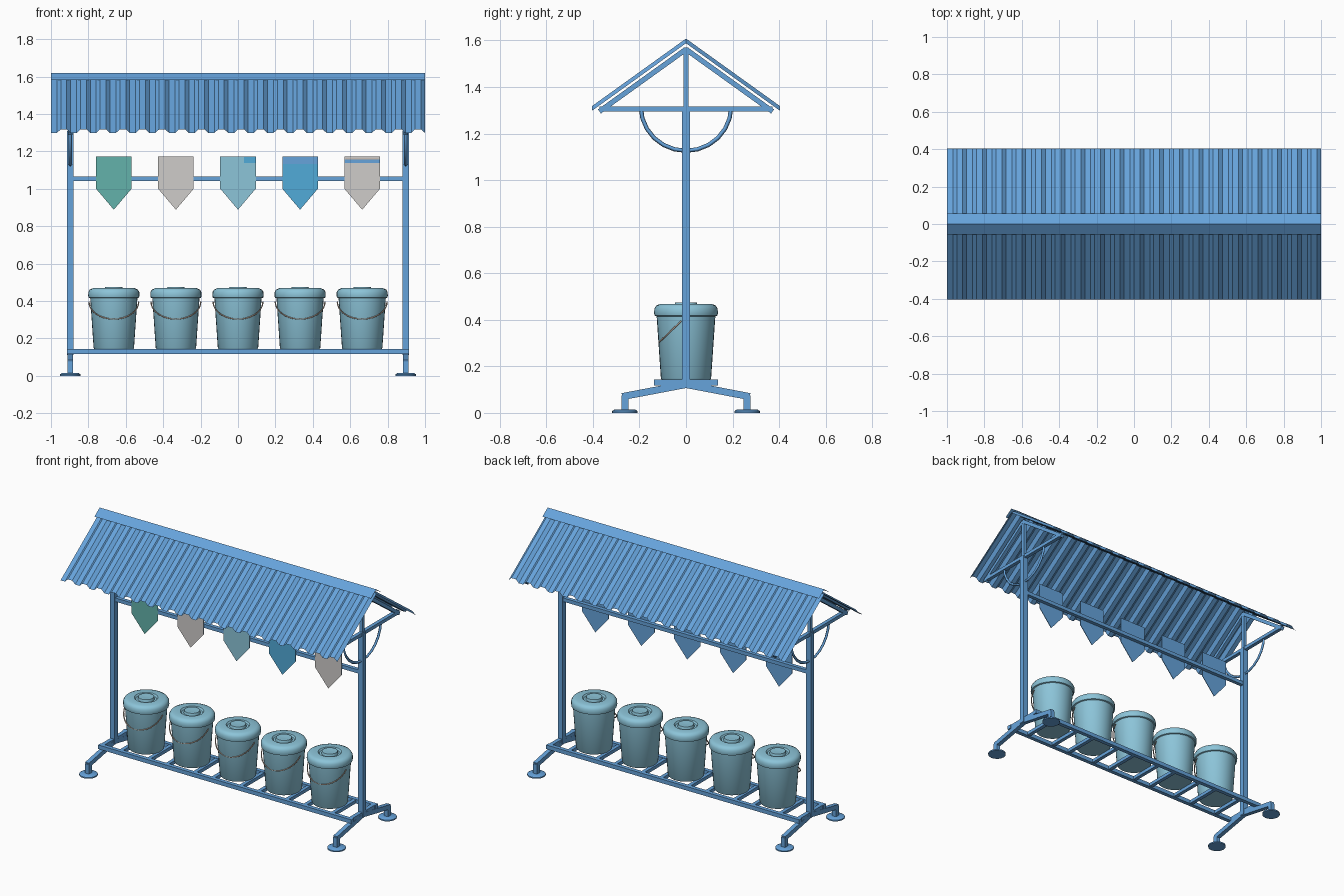
import bpy, bmesh, math
from mathutils import Vector, Matrix

if "Cube" in bpy.data.objects:
    bpy.data.objects.remove(bpy.data.objects["Cube"], do_unlink=True)


def material(name, *srgb):
    lin = [((c + 0.055) / 1.055) ** 2.4 for c in srgb] + [1]
    m = bpy.data.materials.new(name)
    m.use_nodes = True
    m.diffuse_color = lin
    m.node_tree.nodes["Principled BSDF"].inputs["Base Color"].default_value = lin
    return m


BLUE = material("frame blue", 0.40, 0.64, 0.86)
PALE = material("pale blue", 0.55, 0.77, 0.85)
TEAL = material("teal", 0.39, 0.70, 0.67)
GREY = material("light grey", 0.81, 0.80, 0.79)
CYAN = material("bright blue", 0.32, 0.67, 0.85)
TAN = material("handle tan", 0.78, 0.70, 0.64)


def finish(name, bm, *mats, smooth=False, fix=True):
    if fix:
        bmesh.ops.recalc_face_normals(bm, faces=bm.faces)
    me = bpy.data.meshes.new(name)
    bm.to_mesh(me)
    bm.free()
    for m in mats:
        me.materials.append(m)
    ob = bpy.data.objects.new(name, me)
    bpy.context.collection.objects.link(ob)
    if smooth:
        bpy.ops.object.select_all(action='DESELECT')
        ob.select_set(True)
        bpy.context.view_layer.objects.active = ob
        bpy.ops.object.shade_smooth_by_angle(angle=math.radians(35))
    return ob


def bar(name, a, b, w, h, mat=BLUE):
    """Square tube from a to b: w across, h in the remaining direction."""
    a, b = Vector(a), Vector(b)
    d = (b - a).normalized()
    side = Vector((0, 1, 0)) if abs(d.x) > 0.9 else Vector((1, 0, 0))
    up = d.cross(side)
    rot = Matrix((side, up, d)).transposed().to_4x4()
    bm = bmesh.new()
    bmesh.ops.create_cube(bm, size=1, matrix=Matrix.Translation((a + b) / 2) @ rot
                          @ Matrix.Diagonal((w, h, (b - a).length, 1)))
    return finish(name, bm, mat)


def lathe(name, profile, loc, mat, steps=32):
    bm = bmesh.new()
    vs = [bm.verts.new((r, 0, z)) for r, z in profile]
    es = [bm.edges.new(p) for p in zip(vs, vs[1:])]
    bmesh.ops.spin(bm, geom=vs + es, cent=(0, 0, 0), axis=(0, 0, 1),
                   angle=math.tau, steps=steps)
    bmesh.ops.remove_doubles(bm, verts=bm.verts, dist=1e-5)
    ob = finish(name, bm, mat, smooth=True)
    ob.location = loc
    return ob


def tube(name, points, radius, mat, sides=0):
    cu = bpy.data.curves.new(name, 'CURVE')
    cu.dimensions = '3D'
    cu.bevel_depth = radius
    cu.bevel_resolution = sides
    sp = cu.splines.new('POLY')
    sp.points.add(len(points) - 1)
    for p, co in zip(sp.points, points):
        p.co = (*co, 1)
    cu.materials.append(mat)
    ob = bpy.data.objects.new(name, cu)
    bpy.context.collection.objects.link(ob)
    return ob


# Corrugated roof slopes and folded ridge cap
APEX, SLOPE, WAVES = 1.608, 0.718, 19
wave = [(0, 1), (0.3, 1), (0.5, 0), (0.8, 0)]
strip = [((i + f) / WAVES * 2 - 1, d) for i in range(WAVES) for f, d in wave] + [(1, 1)]
for s, label in ((-1, "front"), (1, "back")):
    bm = bmesh.new()
    rows = []
    for x, deep in strip:
        drop = deep * 0.02
        rows.append([bm.verts.new((x, s * y, APEX - SLOPE * y - drop)) for y in (0, 0.404)])
    for p, q in zip(rows, rows[1:]):
        f = bm.faces.new((p[0], p[1], q[1], q[0]))
        f.normal_update()
        if f.normal.z < 0:
            f.normal_flip()
    finish("roof_sheet_" + label, bm, BLUE, fix=False)

bm = bmesh.new()
rows = [[bm.verts.new((x, y, 1.619 - 0.70 * abs(y))) for y in (-0.055, 0, 0.055)]
        for x in (-1, 1)]
for k in range(2):
    bm.faces.new((rows[0][k], rows[1][k], rows[1][k + 1], rows[0][k + 1]))
finish("ridge_cap", bm, BLUE, fix=False)

# End frames: post, truss, half ring, splayed legs and feet
for sx, label in ((-1, "right"), (1, "left")):
    x = sx * 0.897
    bar("post_" + label, (x, 0, 0.11), (x, 0, 1.31), 0.034, 0.034)
    bar("king_post_" + label, (x, 0, 1.31), (x, 0, 1.57), 0.022, 0.022)
    bar("tie_beam_" + label, (x, -0.372, 1.306), (x, 0.372, 1.306), 0.024, 0.022)
    arc = [math.pi * k / 12 for k in range(13)]
    tube("half_ring_" + label, [(x, 0.194 * math.cos(a), 1.315 - 0.189 * math.sin(a))
                                for a in arc], 0.009, BLUE)
    for sy, end in ((-1, "front"), (1, "back")):
        tag = label + "_" + end
        bar("rafter_" + tag, (x, 0, 1.562), (x, sy * 0.372, 1.295), 0.024, 0.022)
        bar("leg_" + tag, (x, 0, 0.122), (x, sy * 0.274, 0.07), 0.028, 0.03)
        bar("leg_drop_" + tag, (x, sy * 0.263, 0.008), (x, sy * 0.263, 0.075), 0.028, 0.03)
        lathe("foot_" + tag, [(0, 0), (0.055, 0), (0.055, 0.008), (0.045, 0.014), (0, 0.014)],
              (x, sy * 0.263, 0), BLUE, 20)
    bar("end_rail_" + label, (x, -0.138, 0.13), (x, 0.138, 0.13), 0.026, 0.026)

# Long rails
bar("flag_rail", (-0.897, 0, 1.053), (0.897, 0, 1.053), 0.024, 0.024)
for sy, label in ((-1, "front"), (1, "back")):
    bar("base_rail_" + label, (-0.915, sy * 0.125, 0.13), (0.915, sy * 0.125, 0.13), 0.026, 0.026)

# Bucket and lid profiles
body = [(0, 0), (0.104, 0), (0.108, 0.006), (0.127, 0.285), (0, 0.285)]
lid = [(0.127, 0.272), (0.135, 0.275), (0.137, 0.285), (0.136, 0.305), (0.128, 0.318),
       (0.112, 0.325), (0.07, 0.325), (0.062, 0.315), (0.05, 0.315), (0.046, 0.331),
       (0.02, 0.331), (0, 0.328)]

# Stations: cross slats, bucket, handle, flag
flag_mats = (TEAL, GREY, PALE, CYAN, GREY)
FLAG_Y = -0.016
for i, mat in enumerate(flag_mats):
    cx = (i - 2) * 0.332
    n = str(i + 1)
    for sx in (-1, 1):
        bar("slat_" + n, (cx + sx * 0.1, -0.125, 0.13), (cx + sx * 0.1, 0.125, 0.13), 0.024, 0.022)
    lathe("bucket_" + n, body, (cx, 0, 0.143), PALE)
    lathe("bucket_lid_" + n, lid, (cx, 0, 0.143), PALE)
    arc = [math.pi * k / 16 for k in range(17)]
    tube("bucket_handle_" + n, [(cx + 0.133 * math.cos(a), -0.02 - 0.096 * math.sin(a),
                                 0.395 - 0.092 * math.sin(a)) for a in arc], 0.0035, TAN, 1)
    # pentagon flag: coloured front, frame-coloured back and edges
    bm = bmesh.new()
    outline = [(-0.095, 1.172), (-0.095, 1.0), (0, 0.888), (0.095, 1.0), (0.095, 1.172)]
    face = bm.faces.new([bm.verts.new((cx + x, FLAG_Y, z)) for x, z in outline])
    out = bmesh.ops.extrude_face_region(bm, geom=[face])
    bmesh.ops.translate(bm, vec=(0, 0.004, 0),
                        verts=[v for v in out["geom"] if isinstance(v, bmesh.types.BMVert)])
    bmesh.ops.recalc_face_normals(bm, faces=bm.faces)
    for f in bm.faces:
        f.material_index = 0 if f.normal.y < -0.5 else 1
    finish("flag_" + n, bm, mat, BLUE)


def stripe(name, x0, x1, z, height, mat):
    y = FLAG_Y - 0.001
    bar(name, (x0, y, z), (x1, y, z), 0.002, height, mat)


# Printed strips on the flags
stripe("flag_patch", 0.032, 0.095, 1.154, 0.034, CYAN)
stripe("flag_header", 0.237, 0.427, 1.152, 0.04, BLUE)
stripe("flag_band", 0.569, 0.759, 1.147, 0.018, BLUE)
stripe("flag_band_line", 0.575, 0.75, 1.16, 0.005, TAN)
